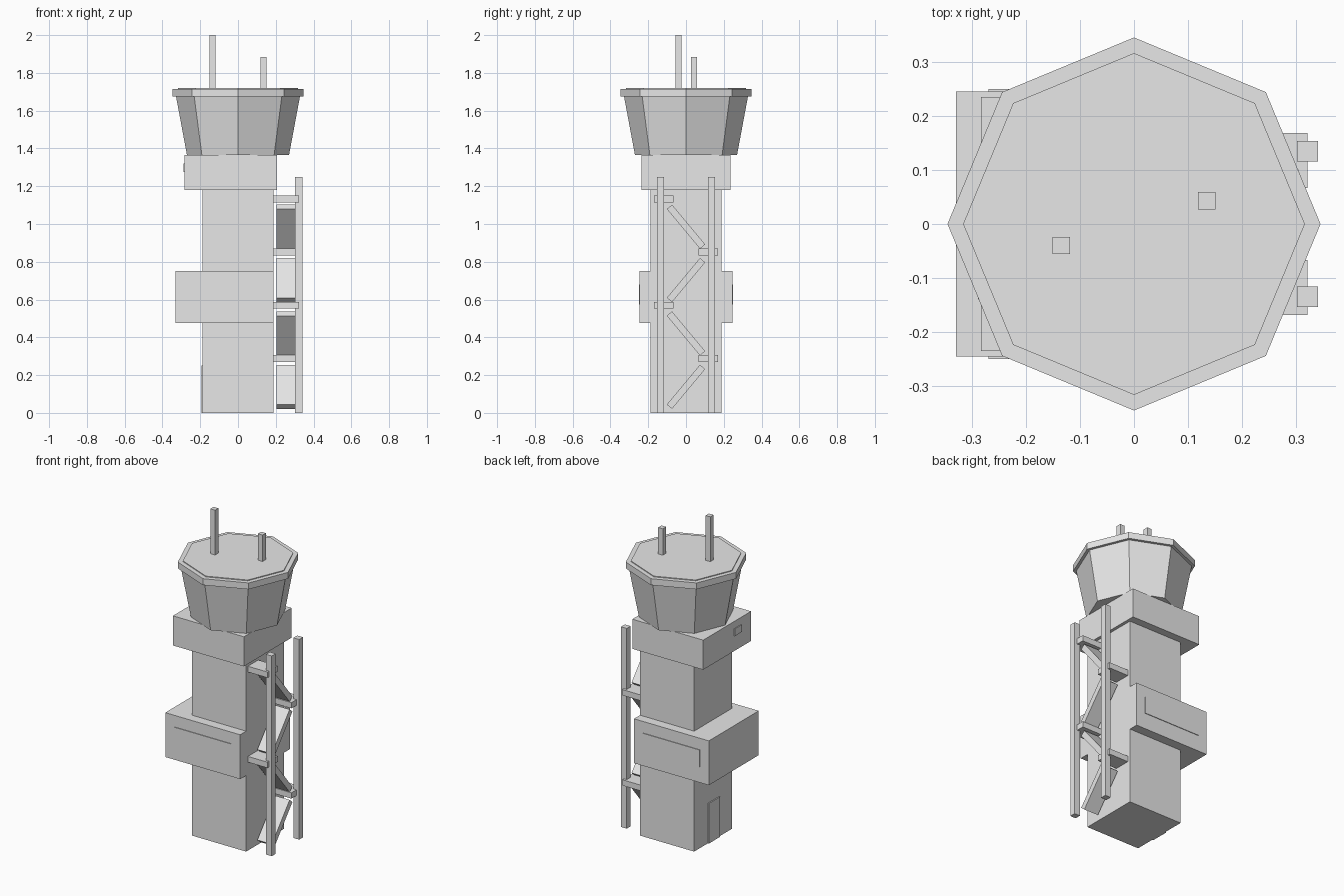
import bpy, bmesh, math
from mathutils import Matrix

cube = bpy.data.objects.get("Cube")
if cube:
    bpy.data.objects.remove(cube, do_unlink=True)

grey = bpy.data.materials.new("plain grey")
grey.use_nodes = True
grey.diffuse_color = (0.8, 0.8, 0.8, 1)
grey.node_tree.nodes["Principled BSDF"].inputs["Base Color"].default_value = (0.8, 0.8, 0.8, 1)


def finish(bm, name):
    bmesh.ops.recalc_face_normals(bm, faces=bm.faces)
    mesh = bpy.data.meshes.new(name)
    bm.to_mesh(mesh)
    bm.free()
    mesh.materials.append(grey)
    obj = bpy.data.objects.new(name, mesh)
    bpy.context.collection.objects.link(obj)
    return obj


def box(name, x, y, z, tilt=0):
    """Box from (min, max) ranges, optionally tilted about x through its centre."""
    bm = bmesh.new()
    size = [r[1] - r[0] for r in (x, y, z)]
    centre = [(r[0] + r[1]) / 2 for r in (x, y, z)]
    bmesh.ops.create_cube(bm, size=1, matrix=Matrix.Diagonal((*size, 1)))
    obj = finish(bm, name)
    obj.location = centre
    obj.rotation_euler.x = tilt
    return obj


def octagon(name, r_low, r_high, z_low, z_high):
    """Eight-sided frustum with corners on the axes."""
    bm = bmesh.new()
    rings = []
    for r, z in ((r_low, z_low), (r_high, z_high)):
        rings.append([bm.verts.new((r * math.cos(i * math.pi / 4), r * math.sin(i * math.pi / 4), z))
                      for i in range(8)])
    low, high = rings
    bm.faces.new(low[::-1])
    bm.faces.new(high)
    for i in range(8):
        j = (i + 1) % 8
        bm.faces.new((low[i], low[j], high[j], high[i]))
    return finish(bm, name)


# Main tower blocks
box("shaft", (-0.187, 0.187), (-0.187, 0.187), (0, 1.18))
box("middle_room", (-0.33, 0.187), (-0.246, 0.246), (0.475, 0.752))
box("collar", (-0.284, 0.206), (-0.236, 0.236), (1.18, 1.365))

# Door, small hatch and window strips
box("door", (-0.194, -0.186), (-0.06, 0.05), (0, 0.25))
box("hatch", (-0.289, -0.282), (-0.14, -0.07), (1.275, 1.32))
for side, name in ((-1, "front_window_strip"), (1, "back_window_strip")):
    box(name, (-0.27, 0.125), sorted((side * 0.244, side * 0.25)), (0.575, 0.68))

# Control cab and roof
octagon("cab", 0.27, 0.328, 1.364, 1.675)
octagon("roof_rim", 0.346, 0.346, 1.675, 1.715)
octagon("roof_panel", 0.317, 0.317, 1.71, 1.72)

# Antennas
for name, x, y, top in (("tall_antenna", -0.135, -0.04, 2.0), ("short_antenna", 0.135, 0.043, 1.885)):
    box(name, (x - 0.016, x + 0.016), (y - 0.016, y + 0.016), (1.715, top))

# Outside stair: two posts, then alternating flights and landings
for side, name in ((-1, "front_post"), (1, "back_post")):
    y = side * 0.135
    box(name, (0.302, 0.341), (y - 0.019, y + 0.019), (0, 1.25))

slope = math.atan2(0.21, 0.175)
for i in range(4):
    side = 1 if i % 2 == 0 else -1
    z = 0.138 + 0.2825 * i
    box(f"stair_flight_{i + 1}", (0.205, 0.305), (-0.137, 0.137), (z - 0.018, z + 0.018), side * slope)
    z = 0.288 + 0.2815 * i
    y = side * 0.118
    box(f"stair_landing_{i + 1}", (0.185, 0.322), (y - 0.051, y + 0.051), (z - 0.018, z + 0.018))
